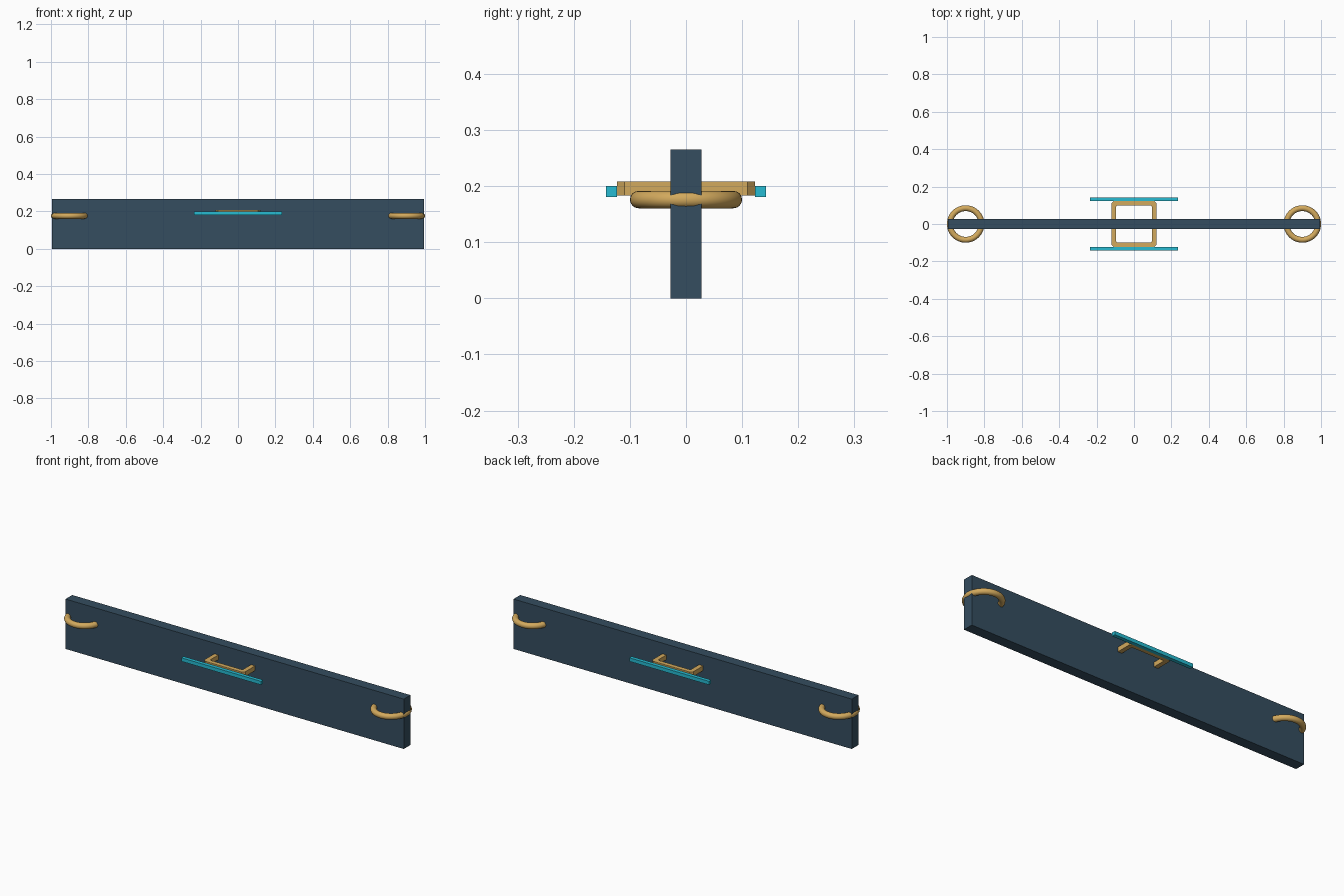
import bpy, bmesh

if "Cube" in bpy.data.objects:
    bpy.data.objects.remove(bpy.data.objects["Cube"])


def material(name, color):
    m = bpy.data.materials.new(name)
    m.diffuse_color = (*color, 1)
    m.use_nodes = True
    m.node_tree.nodes["Principled BSDF"].inputs["Base Color"].default_value = m.diffuse_color
    return m


navy = material("dark_blue", (0.035, 0.075, 0.115))
gold = material("gold", (0.65, 0.40, 0.11))
cyan = material("cyan", (0.02, 0.50, 0.65))


def box(name, lo, hi, mat):
    bpy.ops.mesh.primitive_cube_add(size=1, location=[(a + b) / 2 for a, b in zip(lo, hi)])
    ob = bpy.context.object
    ob.name = name
    ob.scale = [b - a for a, b in zip(lo, hi)]
    ob.data.materials.append(mat)
    return ob


def chamfered_rect(hx, hy, c):
    return [(hx, -hy + c), (hx, hy - c), (hx - c, hy), (-hx + c, hy),
            (-hx, hy - c), (-hx, -hy + c), (-hx + c, -hy), (hx - c, -hy)]


# main upright plank
box("plank", (-0.994, -0.028, 0), (0.994, 0.028, 0.265), navy)

# rings through both ends of the plank
for side, x in (("left", -0.9), ("right", 0.9)):
    bpy.ops.mesh.primitive_torus_add(location=(x, 0, 0.176), major_radius=0.0845,
                                     minor_radius=0.0155, major_segments=48, minor_segments=16)
    ring = bpy.context.object
    ring.name = side + "_ring"
    ring.data.materials.append(gold)
    bpy.ops.object.shade_smooth_by_angle()

# square bracket loop with chamfered corners around the middle
bm = bmesh.new()
loops = []
for hx, hy, c, z in ((0.12, 0.123, 0.013, 0.183), (0.12, 0.123, 0.013, 0.208),
                     (0.096, 0.099, 0.006, 0.208), (0.096, 0.099, 0.006, 0.183)):
    loops.append([bm.verts.new((x, y, z)) for x, y in chamfered_rect(hx, hy, c)])
for a, b in zip(loops, loops[1:] + loops[:1]):
    for i in range(8):
        j = (i + 1) % 8
        bm.faces.new((a[i], a[j], b[j], b[i]))
bmesh.ops.recalc_face_normals(bm, faces=bm.faces)
mesh = bpy.data.meshes.new("center_bracket")
bm.to_mesh(mesh)
bm.free()
mesh.materials.append(gold)
bpy.context.collection.objects.link(bpy.data.objects.new("center_bracket", mesh))

# slim rails on the front and back of the bracket
for side, y in (("front", -0.1325), ("back", 0.1325)):
    box(side + "_rail", (-0.234, y - 0.0097, 0.181), (0.234, y + 0.0097, 0.2), cyan)
